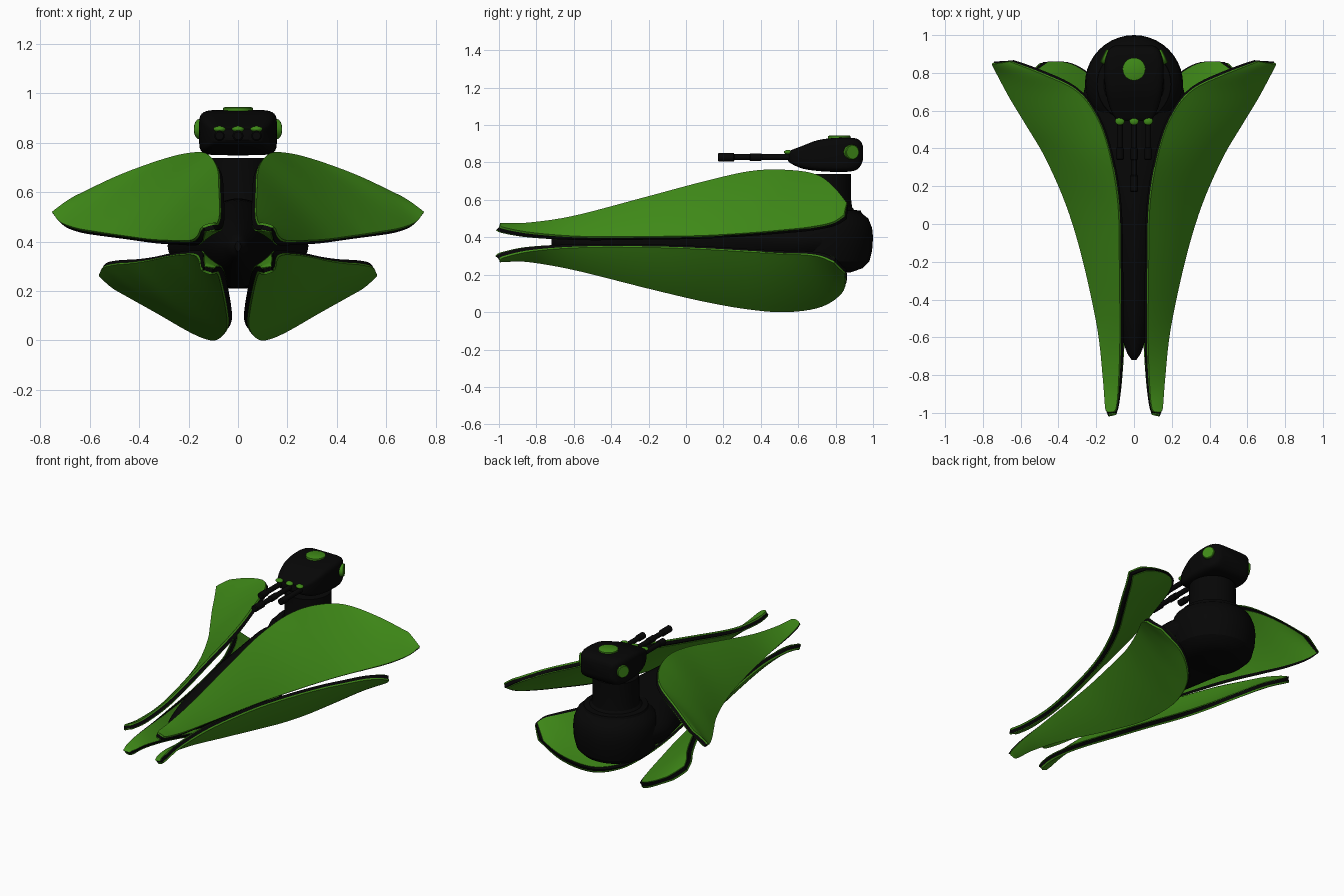
import bpy, bmesh, math
from mathutils import Vector

if "Cube" in bpy.data.objects:
    bpy.data.objects.remove(bpy.data.objects["Cube"])


def material(name, rgb):
    m = bpy.data.materials.new(name)
    m.diffuse_color = (*rgb, 1)
    m.use_nodes = True
    m.node_tree.nodes["Principled BSDF"].inputs["Base Color"].default_value = m.diffuse_color
    return m


BLACK = material("black", (0.002, 0.002, 0.002))
GREEN = material("green", (0.05, 0.255, 0.009))


def finish(name, bm, mat, mirror=False, angle=35):
    bmesh.ops.recalc_face_normals(bm, faces=bm.faces)
    me = bpy.data.meshes.new(name)
    bm.to_mesh(me)
    bm.free()
    me.materials.append(mat)
    for p in me.polygons:
        p.use_smooth = True
    me.set_sharp_from_angle(angle=math.radians(angle))
    ob = bpy.data.objects.new(name, me)
    bpy.context.collection.objects.link(ob)
    if mirror:
        ob.modifiers.new("mirror", 'MIRROR')
    return ob


def bridge_rings(name, rings, mat, angle=35, mirror=False):
    """Skin a list of equal closed rings and cap both ends."""
    bm = bmesh.new()
    vs = [[bm.verts.new(p) for p in r] for r in rings]
    n = len(vs[0])
    for a, b in zip(vs, vs[1:]):
        for i in range(n):
            bm.faces.new((a[i], a[(i + 1) % n], b[(i + 1) % n], b[i]))
    bm.faces.new(vs[0])
    bm.faces.new(vs[-1])
    return finish(name, bm, mat, mirror, angle)


def spline(pts, u):
    """Smooth curve through pts, u in 0..1."""
    f = min(max(u, 0), 1) * (len(pts) - 1)
    i = min(int(f), len(pts) - 2)
    t = f - i
    p1, p2 = Vector(pts[i]), Vector(pts[i + 1])
    p0 = Vector(pts[i - 1]) if i else 2 * p1 - p2
    p3 = Vector(pts[i + 2]) if i + 2 < len(pts) else 2 * p2 - p1
    return 0.5 * (2 * p1 + (p2 - p0) * t + (2 * p0 - 5 * p1 + 4 * p2 - p3) * t * t
                  + (3 * p1 - p0 - 3 * p2 + p3) * t ** 3)


def loft(name, sections, mat, power, steps=24):
    """Superellipse tube along y; sections are (y, half width, z low, z high)."""
    rings = []
    for k in range(steps + 1):
        y, w, lo, hi = spline(sections, k / steps)
        ring = []
        for i in range(40):
            a = 2 * math.pi * i / 40
            c, s = math.cos(a), math.sin(a)
            ring.append((w * math.copysign(abs(c) ** (2 / power), c), y,
                         (lo + hi) / 2 + (hi - lo) / 2 * math.copysign(abs(s) ** (2 / power), s)))
        rings.append(ring)
    return bridge_rings(name, rings, mat)


def lathe(name, profile, mat, centre, axis, mirror=False):
    """Revolve (radius, height) points about an axis."""
    q = Vector((0, 0, 1)).rotation_difference(Vector(axis).normalized())
    rings = [[Vector(centre) + q @ Vector((r * math.cos(i * math.pi / 20), r * math.sin(i * math.pi / 20), h))
              for i in range(40)] for r, h in profile]
    return bridge_rings(name, rings, mat, 30, mirror)


def petal_layer(name, inner, outer, mat, side, d0, d1, inset, bulge=0.025):
    """One curved sheet of a petal between depths d0 and d1 below its outer face."""
    M, N = 54, 10

    def surf(u, t):
        a, b = spline(inner, u), spline(outer, u)
        p = a.lerp(b, t)
        e = 0.004
        du = spline(inner, u + e).lerp(spline(outer, u + e), t) - spline(inner, u - e).lerp(spline(outer, u - e), t)
        n = du.cross(b - a).normalized()
        if n.z * side < 0:
            n = -n
        return p + n * bulge * (b - a).length * 4 * t * (1 - t), n

    bm = bmesh.new()
    grids = []
    for d in (d0, d1):
        g = []
        for i in range(M + 1):
            u = inset * 0.4 + (1 - inset * 0.8) * i / M
            row = []
            for j in range(N + 1):
                p, n = surf(u, inset + (1 - 2 * inset) * j / N)
                row.append(bm.verts.new(p - n * d))
            g.append(row)
        grids.append(g)
        for i in range(M):
            for j in range(N):
                bm.faces.new((g[i][j], g[i + 1][j], g[i + 1][j + 1], g[i][j + 1]))
    rim = ([(i, 0) for i in range(M)] + [(M, j) for j in range(N)]
           + [(i, N) for i in range(M, 0, -1)] + [(0, j) for j in range(N, 0, -1)])
    for (i, j), (k, l) in zip(rim, rim[1:] + rim[:1]):
        bm.faces.new((grids[0][i][j], grids[0][k][l], grids[1][k][l], grids[1][i][j]))
    return finish(name, bm, mat, True, 40)


# petals: edge nearest the body, then outer edge, tip to rear
upper_in = [(.11, -.995, .475), (.094, -.97, .477), (.083, -.85, .478), (.075, -.6, .515), (.078, -.2, .62),
            (.085, .1, .70), (.125, .35, .755), (.19, .55, .76), (.30, .70, .735), (.48, .79, .67), (.66, .86, .585)]
upper_out = [(.14, -.995, .465), (.153, -.97, .452), (.165, -.82, .425), (.195, -.55, .405), (.275, -.18, .405),
             (.36, .1, .41), (.47, .35, .425), (.57, .52, .44), (.655, .66, .455), (.72, .78, .48), (.753, .845, .52)]
lower_in = [(.11, -.995, .266), (.094, -.97, .267), (.083, -.85, .268), (.07, -.6, .225), (.05, -.2, .125),
            (.045, .1, .055), (.07, .35, .012), (.11, .55, .0), (.19, .73, .03), (.33, .84, .11), (.50, .85, .205)]
lower_out = [(.14, -.995, .276), (.153, -.97, .292), (.16, -.82, .325), (.18, -.55, .345), (.235, -.18, .345),
             (.30, .1, .335), (.37, .35, .32), (.44, .52, .31), (.50, .64, .305), (.547, .72, .292), (.564, .79, .262)]
for label, a, b, side in (("upper", upper_in, upper_out, 1), ("lower", lower_in, lower_out, -1)):
    petal_layer(label + "_petal_outer_skin", a, b, GREEN, side, 0, .01, 0)
    petal_layer(label + "_petal_core", a, b, BLACK, side, .009, .031, .012)
    petal_layer(label + "_petal_inner_skin", a, b, GREEN, side, .03, .036, .05)

# hull running forward, filling the space between the petals
loft("hull", [(-.72, .012, .36, .40), (-.66, .045, .325, .435), (-.45, .10, .265, .495), (-.1, .15, .215, .56),
              (.2, .20, .212, .575), (.45, .26, .212, .56), (.6, .285, .212, .55), (.78, .245, .24, .53)],
     BLACK, 1.8, 36)

# rear pod with neck
lathe("rear_pod", [(.03, .21), (.14, .212), (.205, .235), (.24, .27), (.255, .33), (.26, .40), (.255, .45),
                   (.235, .50), (.20, .528), (.195, .542), (.16, .546), (.148, .56), (.143, .60), (.141, .738)],
      BLACK, (0, .74, 0), (0, 0, 1))

# turret
loft("turret", [(.545, .07, .81, .855), (.56, .10, .795, .865), (.62, .13, .768, .888), (.70, .15, .755, .918),
                (.78, .157, .75, .93), (.86, .155, .75, .933), (.91, .14, .76, .928), (.935, .12, .785, .912),
                (.945, .10, .81, .89)], BLACK, 6, 32)


def disc(r, h):
    return [(r, -h), (r, h * .8), (r * .9, h)]


lathe("turret_top_disc", disc(.06, .014), GREEN, (0, .82, .93), (0, 0, 1))
lathe("turret_side_disc", disc(.04, .02), GREEN, (.145, .882, .855), (.89, .45, 0), True)

# three guns with green lights above them
for x, tip, tag in ((0, .17, "centre"), (-.075, .34, "left"), (.075, .34, "right")):
    prof = [(.016, 0), (.021, .005), (.021, .06), (.016, .065)]
    if x == 0:
        prof = [(.016, 0), (.022, .005), (.022, .085), (.016, .09), (.016, .17), (.02, .172), (.02, .23), (.016, .232)]
    lathe(tag + "_gun_barrel", prof + [(.016, .60 - tip)], BLACK, (x, tip, .828), (0, 1, 0))
    bm = bmesh.new()
    bmesh.ops.create_uvsphere(bm, u_segments=20, v_segments=12, radius=1)
    for v in bm.verts:
        v.co = (x + v.co.x * .025, .545 + v.co.y * .022, .855 + v.co.z * .012)
    finish(tag + "_gun_light", bm, GREEN)
